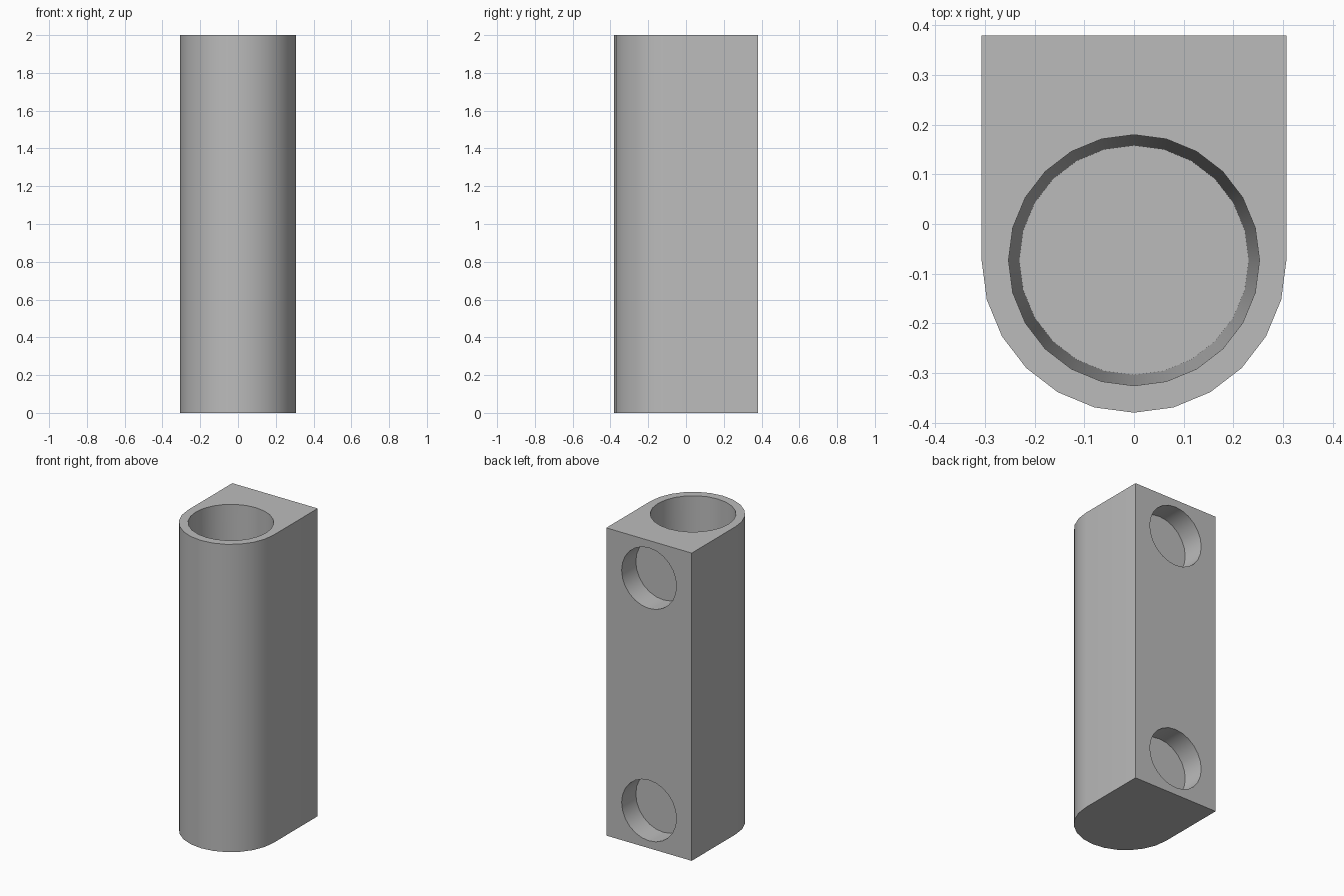
import bpy, bmesh, math
from mathutils import Matrix, Vector

if "Cube" in bpy.data.objects:
    bpy.data.objects.remove(bpy.data.objects["Cube"], do_unlink=True)

HEIGHT = 2.0
RADIUS = 0.307          # rounded front, also half the width
BACK = 0.38
CENTRE_Y = RADIUS - BACK
WALL = 0.054
SEGMENTS = 24

grey = bpy.data.materials.new("plain grey")
grey.use_nodes = True
colour = (0.5, 0.5, 0.5, 1)
grey.diffuse_color = colour
grey.node_tree.nodes["Principled BSDF"].inputs["Base Color"].default_value = colour


def make_object(name, bm):
    bmesh.ops.recalc_face_normals(bm, faces=bm.faces)
    mesh = bpy.data.meshes.new(name)
    bm.to_mesh(mesh)
    bm.free()
    mesh.materials.append(grey)
    obj = bpy.data.objects.new(name, mesh)
    bpy.context.collection.objects.link(obj)
    return obj


def round_cutter(name, start, end, r_start, r_end):
    """Closed cone running from start to end."""
    start, end = Vector(start), Vector(end)
    axis = end - start
    turn = Vector((0, 0, 1)).rotation_difference(axis).to_matrix().to_4x4()
    bm = bmesh.new()
    bmesh.ops.create_cone(bm, cap_ends=True, segments=SEGMENTS, radius1=r_start,
                          radius2=r_end, depth=axis.length,
                          matrix=Matrix.Translation((start + end) / 2) @ turn)
    obj = make_object(name, bm)
    obj.hide_render = True
    return obj


# Body: half-round front, square back, extruded upward
outline = [(RADIUS, BACK), (-RADIUS, BACK)]
for i in range(SEGMENTS // 2 + 1):
    a = math.pi + i * 2 * math.pi / SEGMENTS
    outline.append((RADIUS * math.cos(a), CENTRE_Y + RADIUS * math.sin(a)))
bm = bmesh.new()
base = bm.faces.new([bm.verts.new((x, y, 0)) for x, y in outline])
top = bmesh.ops.extrude_face_region(bm, geom=[base], use_keep_orig=True)["geom"]
bmesh.ops.translate(bm, vec=(0, 0, HEIGHT),
                    verts=[v for v in top if isinstance(v, bmesh.types.BMVert)])
body = make_object("holder_body", bm)

# Slightly tapered bore from the top, and two blind round pockets in the back
cutters = [round_cutter("bore_cutter", (0, CENTRE_Y, WALL),
                        (0, CENTRE_Y, HEIGHT + 0.02), 0.231, RADIUS - WALL)]
for z in (0.245, HEIGHT - 0.245):
    cutters.append(round_cutter("pocket_cutter", (0, BACK - 0.146, z),
                                (0, BACK + 0.05, z), 0.197, 0.197))

bpy.ops.object.select_all(action='DESELECT')
body.select_set(True)
bpy.context.view_layer.objects.active = body
for cutter in cutters:
    mod = body.modifiers.new("cut", 'BOOLEAN')
    mod.operation = 'DIFFERENCE'
    mod.solver = 'EXACT'
    mod.object = cutter
    bpy.ops.object.modifier_apply(modifier=mod.name)
    bpy.data.objects.remove(cutter, do_unlink=True)

bpy.ops.object.shade_smooth_by_angle(angle=math.radians(30))
